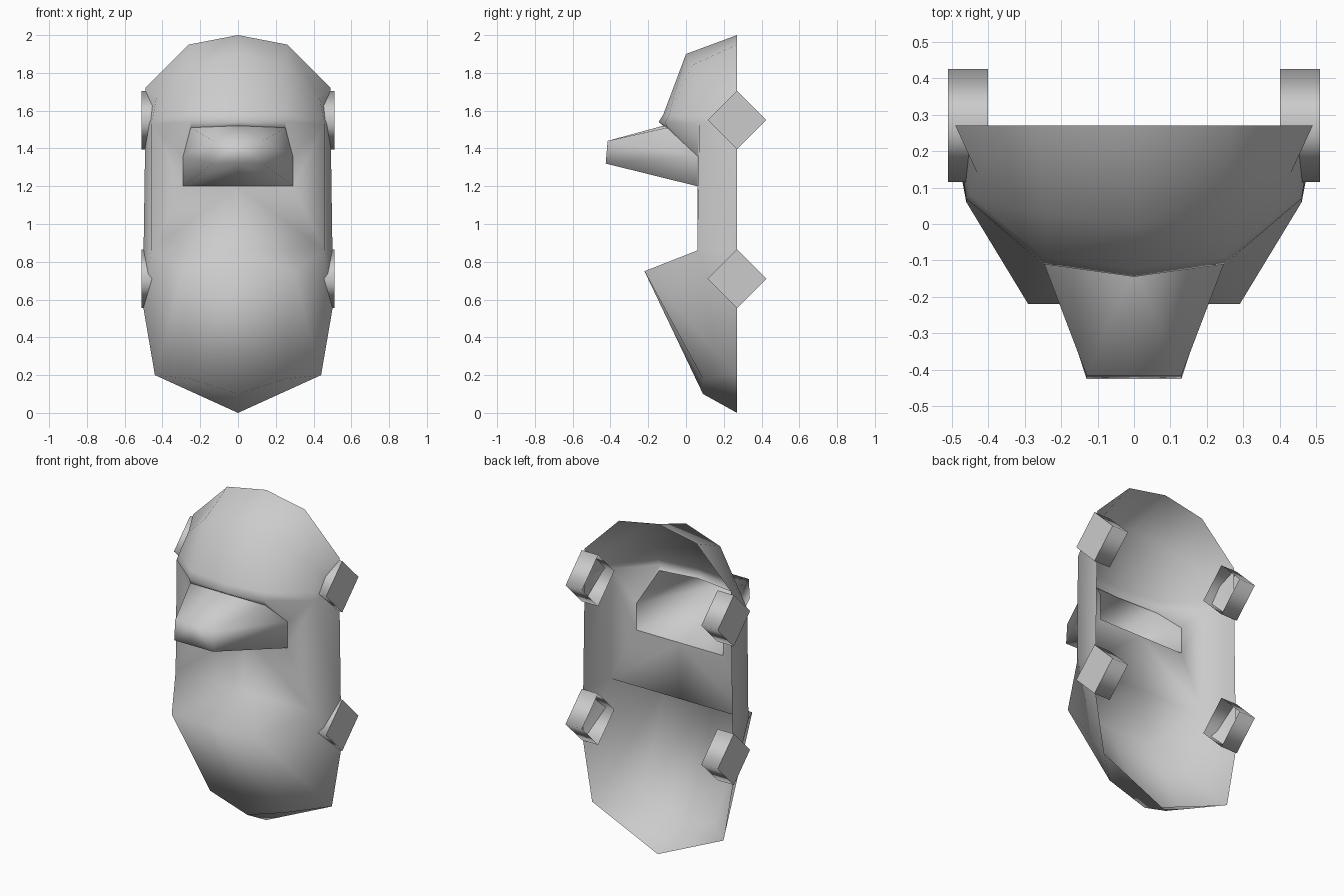
import bpy
import bmesh
from math import cos, sin, pi
from mathutils import Vector

old = bpy.data.objects.get("Cube")
if old:
    bpy.data.objects.remove(old, do_unlink=True)

# One plain grey for everything
grey = bpy.data.materials.new("plain_grey")
grey.use_nodes = True
grey.diffuse_color = (0.6, 0.6, 0.6, 1)
bsdf = next(n for n in grey.node_tree.nodes if n.type == 'BSDF_PRINCIPLED')
bsdf.inputs["Base Color"].default_value = (0.6, 0.6, 0.6, 1)


def finish(name, bm, inside):
    """Point normals away from an inside point, smooth the faces and add the mirror."""
    bmesh.ops.recalc_face_normals(bm, faces=bm.faces)
    centre = Vector(inside)
    facing = sum(f.normal.dot(f.calc_center_median() - centre) * f.calc_area() for f in bm.faces)
    if facing < 0:
        bmesh.ops.reverse_faces(bm, faces=bm.faces)
    for f in bm.faces:
        f.smooth = True
    mesh = bpy.data.meshes.new(name)
    bm.to_mesh(mesh)
    bm.free()
    mesh.materials.append(grey)
    obj = bpy.data.objects.new(name, mesh)
    bpy.context.scene.collection.objects.link(obj)
    mirror = obj.modifiers.new("Mirror", 'MIRROR')
    mirror.use_clip = True
    mirror.merge_threshold = 0.001
    return obj


def half_surface(name, points, faces, inside):
    """Build the left half of a symmetrical surface from named corners."""
    bm = bmesh.new()
    verts = {}
    for face in faces:
        for key in face.split():
            if key not in verts:
                verts[key] = bm.verts.new(points[key])
        bm.faces.new([verts[key] for key in face.split()])
    return finish(name, bm, inside)


# Named corners of the left half; "mid" corners lie on the centre line
back = 0.27
recess = 0.06
corners = {
    # open back rim, from the top down
    "rim_top_mid": (0, back, 2), "rim_top": (0.26, back, 1.95),
    "rim_temple": (0.49, back, 1.72), "rim_brow": (0.49, back, 1.54),
    "rim_cheek": (0.5, back, 0.86), "rim_jaw": (0.5, back, 0.55),
    "rim_chin": (0.44, back, 0.2), "rim_low_mid": (0, back, 0),
    # forehead and brow
    "crown_mid": (0, 0, 1.9), "crown": (0.25, 0.03, 1.84),
    "crown_side": (0.43, 0.14, 1.68),
    "lip_mid": (0, -0.12, 1.58), "lip": (0.25, -0.09, 1.58),
    "lip_side": (0.45, 0.08, 1.57),
    "brow_mid": (0, -0.145, 1.54), "brow": (0.25, -0.11, 1.54),
    "brow_side": (0.46, 0.07, 1.53),
    # opening behind the snout
    "hole_top_mid": (0, -0.12, 1.52), "hole_top": (0.25, -0.1, 1.51),
    "hole_side": (0.29, recess, 1.36), "hole_low": (0.29, recess, 1.2),
    "hole_low_mid": (0, recess, 1.2),
    # recess and chin
    "cheek": (0.46, recess, 0.86), "cheek_mid": (0, recess, 0.86),
    "chin_mid": (0, -0.22, 0.75), "chin": (0.29, -0.22, 0.75),
    "base_mid": (0, 0.09, 0.1), "base": (0.25, 0.09, 0.18),
    # snout tip
    "tip_top_mid": (0, -0.415, 1.44), "tip_top": (0.13, -0.415, 1.44),
    "tip_low_mid": (0, -0.425, 1.32), "tip_low": (0.13, -0.425, 1.32),
}

# Mask shell, open at the back and behind the snout
half_surface("mask_shell", corners, [
    "rim_top_mid rim_top crown crown_mid",
    "rim_top rim_temple crown_side crown",
    "crown_mid crown lip lip_mid",
    "crown crown_side lip_side lip",
    "lip_mid lip brow brow_mid",
    "lip lip_side brow_side brow",
    "crown_side rim_temple rim_brow lip_side",
    "lip_side rim_brow brow_side",
    "brow_mid brow hole_top hole_top_mid",
    "brow brow_side hole_side hole_top",
    "brow_side cheek hole_low hole_side",
    "cheek cheek_mid hole_low_mid hole_low",
    "brow_side rim_brow rim_cheek cheek",
    "cheek rim_cheek rim_jaw",
    "cheek_mid cheek chin chin_mid",
    "chin cheek rim_jaw",
    "chin rim_jaw rim_chin base",
    "chin_mid chin base base_mid",
    "base_mid base rim_chin rim_low_mid",
], (0, back, 1))

# Hollow tapered snout
half_surface("snout", corners, [
    "hole_top_mid hole_top tip_top tip_top_mid",
    "hole_top hole_side tip_top",
    "hole_side hole_low tip_low tip_top",
    "hole_low hole_low_mid tip_low_mid tip_low",
    "tip_top_mid tip_top tip_low tip_low_mid",
], (0, -0.15, 1.36))


# Diamond strap holders: smooth sides, flat outer cap, open inner end
def strap_holder(name, z):
    bm = bmesh.new()
    radius, inner, outer = 0.155, 0.4, 0.51

    def ring(x):
        return [bm.verts.new((x, back + radius * cos(i * pi / 2), z + radius * sin(i * pi / 2)))
                for i in range(4)]

    a, b = ring(inner), ring(outer)
    for i in range(4):
        j = (i + 1) % 4
        bm.faces.new((a[i], a[j], b[j], b[i]))
    bm.faces.new(ring(outer))
    return finish(name, bm, (inner, back, z))


strap_holder("upper_strap_holders", 1.55)
strap_holder("lower_strap_holders", 0.71)
